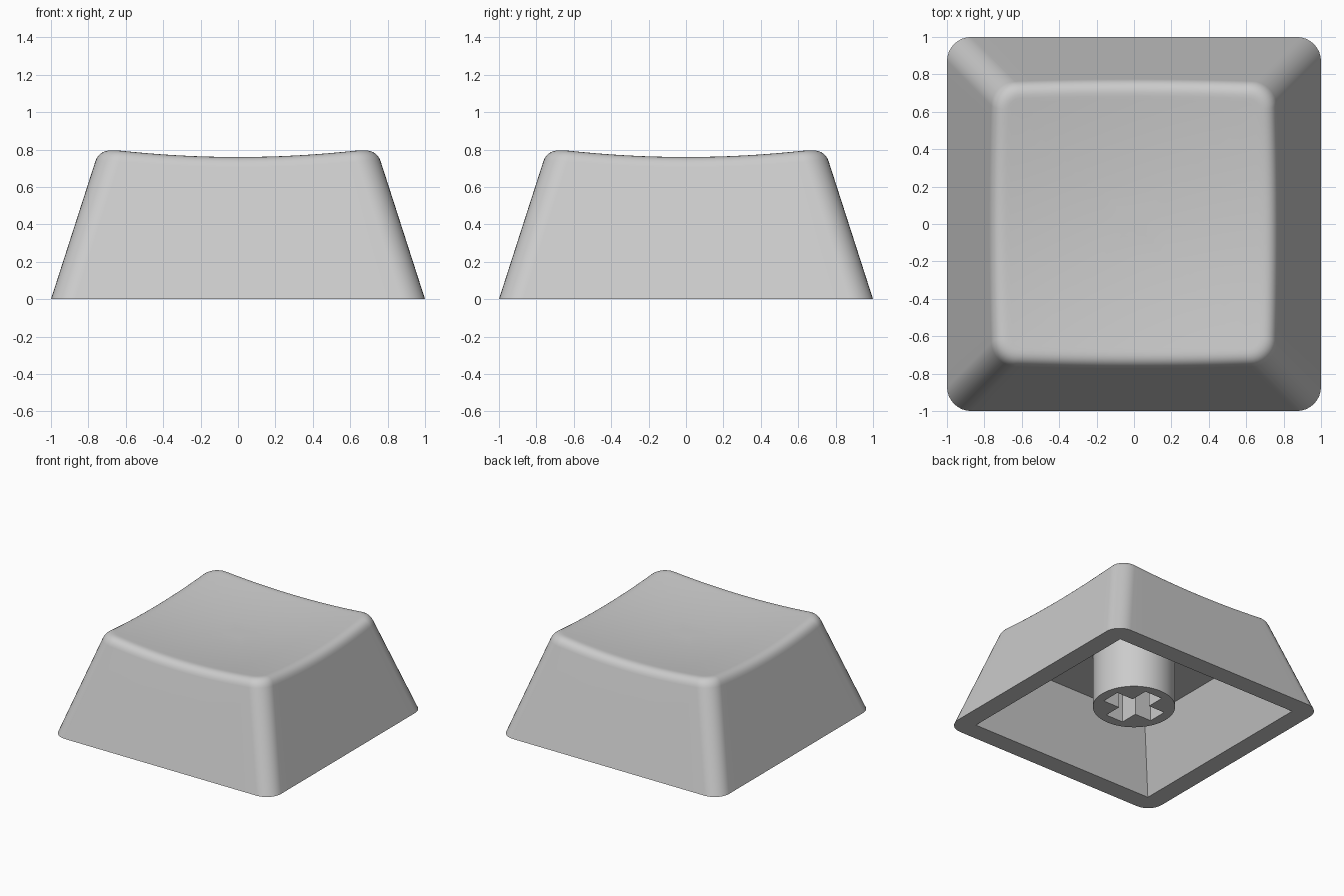
import bpy, bmesh, math
from mathutils import Vector

if "Cube" in bpy.data.objects:
    bpy.data.objects.remove(bpy.data.objects["Cube"])

SLOPE = 0.322        # inward lean of the outer walls
RADIUS = 0.13        # plan radius of the vertical corners
ARC, EDGE = 8, 16    # segments per corner and per straight side

grey = bpy.data.materials.new("grey plastic")
grey.diffuse_color = (0.6, 0.6, 0.6, 1)
grey.use_nodes = True
grey.node_tree.nodes["Principled BSDF"].inputs["Base Color"].default_value = grey.diffuse_color


def dish(x, y):
    """Height of the scooped top surface."""
    return 0.717 + 0.09 * (x * x + y * y)


def outline(half, r, z=0.0):
    """Rounded square, the same point count for every size."""
    pts = []
    for k in range(4):
        c = half - r
        turn = math.pi / 2 * k
        corner = Vector((c, c, 0))
        arc = [corner + r * Vector((math.cos(a), math.sin(a), 0))
               for a in (math.pi / 2 * i / ARC for i in range(ARC + 1))]
        side_end = Vector((-c, half, 0))
        arc += [arc[-1].lerp(side_end, i / EDGE) for i in range(1, EDGE)]
        ca, sa = math.cos(turn), math.sin(turn)
        pts += [Vector((p.x * ca - p.y * sa, p.x * sa + p.y * ca, z)) for p in arc]
    return pts


def wall_ring(heights):
    """Points on the leaning wall, one height per outline point."""
    return [outline(1 - SLOPE * z, RADIUS, z)[i] for i, z in enumerate(heights)]


# Sharp edge where the walls would meet the dish
count = 4 * (ARC + EDGE)
heights = [0.76] * count
for _ in range(5):
    edge = wall_ring(heights)
    heights = [dish(p.x, p.y) for p in edge]
edge = wall_ring(heights)

# Rounded rim: blend from the wall, past the sharp edge, onto the dish
low = wall_ring([z - 0.065 for z in heights])
inner = []
for i, z in enumerate(heights):
    p = outline(1 - SLOPE * z - 0.07, RADIUS - 0.07)[i]
    inner.append(Vector((p.x, p.y, dish(p.x, p.y))))
rings = [outline(0.655, 0, 0.52), outline(0.845, 0, 0), outline(1, RADIUS, 0)]
for s in range(8):
    t = s / 7
    rings.append([a * (1 - t) ** 2 + b * 2 * t * (1 - t) + c * t * t
                  for a, b, c in zip(low, edge, inner)])

# Scooped top, shrinking towards the middle
for s in (0.97, 0.85, 0.7, 0.55, 0.4, 0.25, 0.1):
    rings.append([Vector((p.x * s, p.y * s, dish(p.x * s, p.y * s))) for p in inner])

# Hollow cap shell
bm = bmesh.new()
vr = [[bm.verts.new(p) for p in ring] for ring in rings]
for a, b in zip(vr, vr[1:]):
    for i in range(count):
        j = (i + 1) % count
        bm.faces.new((a[i], a[j], b[j], b[i]))
bm.faces.new(vr[0][::-1])
bm.faces.new(vr[-1])
bmesh.ops.remove_doubles(bm, verts=bm.verts, dist=1e-5)
bmesh.ops.recalc_face_normals(bm, faces=bm.faces)
mesh = bpy.data.meshes.new("cap_shell")
bm.to_mesh(mesh)
bm.free()
shell = bpy.data.objects.new("cap_shell", mesh)
bpy.context.collection.objects.link(shell)

# Round stem with a cross-shaped socket
L, W = 0.23, 0.08
cross = [(L, -W), (L, W), (W, W), (W, L), (-W, L), (-W, W),
         (-L, W), (-L, -W), (-W, -W), (-W, -L), (W, -L), (W, -W)]
circle = [(0.31 * math.cos(a), 0.31 * math.sin(a))
          for a in (2 * math.pi * i / 64 for i in range(64))]
curve = bpy.data.curves.new("stem", 'CURVE')
curve.dimensions, curve.fill_mode = '2D', 'BOTH'
curve.extrude = 0.212
for loop in (circle, cross):
    spline = curve.splines.new('POLY')
    spline.points.add(len(loop) - 1)
    for point, (x, y) in zip(spline.points, loop):
        point.co = (x, y, 0, 1)
    spline.use_cyclic_u = True
stem = bpy.data.objects.new("stem", curve)
stem.location.z = 0.312
bpy.context.collection.objects.link(stem)
bpy.context.view_layer.objects.active = stem
stem.select_set(True)
bpy.ops.object.convert(target='MESH')
stem = bpy.context.object

# Colour and smooth shading with crisp edges
for ob in (shell, stem):
    bpy.ops.object.select_all(action='DESELECT')
    ob.select_set(True)
    bpy.context.view_layer.objects.active = ob
    ob.data.materials.clear()
    ob.data.materials.append(grey)
    bpy.ops.object.shade_smooth_by_angle(angle=math.radians(30))
weighted = shell.modifiers.new("even shading", 'WEIGHTED_NORMAL')
weighted.keep_sharp = True
